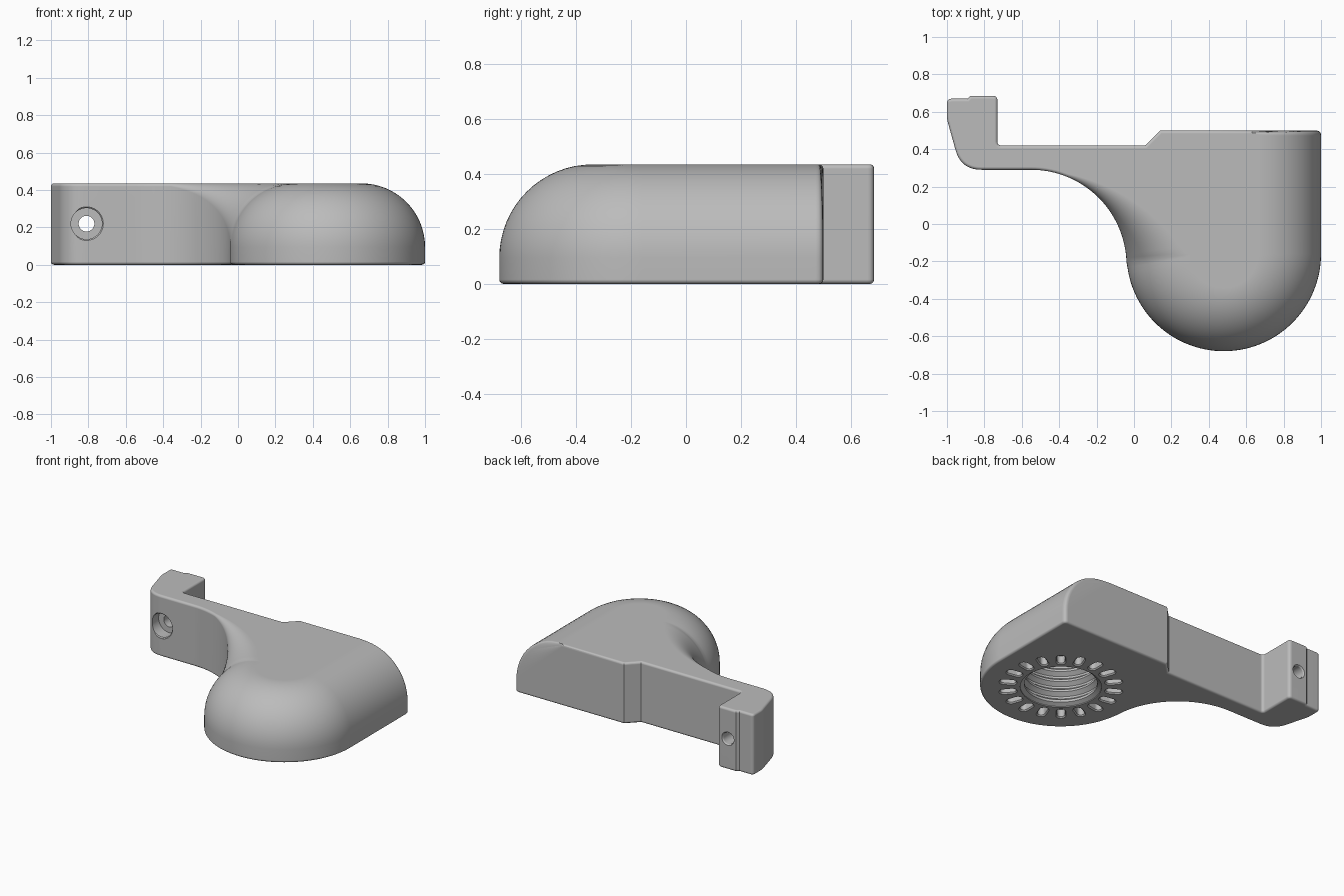
import bpy, bmesh
from math import sin, cos, pi, radians
from mathutils import Vector

cube = bpy.data.objects.get("Cube")
if cube:
    bpy.data.objects.remove(cube, do_unlink=True)

HEIGHT = 0.435
EDGE = 0.016            # small edge round
DOME_R, DOME_FILLET = 0.52, 0.34
CENTRE = Vector((0.48, -0.16))

grey = bpy.data.materials.new("matte grey")
grey.diffuse_color = (0.5, 0.5, 0.5, 1)
grey.use_nodes = True
grey.node_tree.nodes["Principled BSDF"].inputs["Base Color"].default_value = (0.5, 0.5, 0.5, 1)


def loft(bm, rings):
    """Closed skin through rings of equal point count, capped at both ends."""
    loops = [[bm.verts.new(p) for p in ring] for ring in rings]
    n = len(loops[0])
    for a, b in zip(loops, loops[1:]):
        for i in range(n):
            j = (i + 1) % n
            bm.faces.new((a[i], a[j], b[j], b[i]))
    bm.faces.new(loops[0])
    bm.faces.new(loops[-1])


def finish(bm, name):
    bmesh.ops.recalc_face_normals(bm, faces=bm.faces)
    mesh = bpy.data.meshes.new(name)
    bm.to_mesh(mesh)
    bm.free()
    mesh.materials.append(grey)
    obj = bpy.data.objects.new(name, mesh)
    bpy.context.collection.objects.link(obj)
    return obj


def arc(centre, radius, start, end, steps):
    for i in range(steps + 1):
        a = radians(start + (end - start) * i / steps)
        yield Vector(centre) + radius * Vector((cos(a), sin(a)))


def rounded(prev, corner, nxt, size, steps=4):
    """Points easing a corner between two neighbours."""
    p, c, n = Vector(prev), Vector(corner), Vector(nxt)
    a, b = c + (p - c).normalized() * size, c + (n - c).normalized() * size
    for i in range(steps + 1):
        t = i / steps
        yield a * (1 - t) ** 2 + c * 2 * t * (1 - t) + b * t * t


# Clockwise outline: each entry is (point, top fillet radius, fixed inset direction)
outline = []
corners = [  # bracket arm and mounting pad, with corner rounding
    ((-0.7, 0.29), 0.0), ((-0.925, 0.29), 0.11), ((-1.0, 0.56), 0.02), ((-1.0, 0.67), 0.025),
    ((-0.89, 0.67), 0.0), ((-0.875, 0.685), 0.0), ((-0.73, 0.685), 0.025),
    ((-0.73, 0.42), 0.02), ((0.06, 0.42), 0.0), ((0.14, 0.5), 0.0), ((0.63, 0.5), 0.0)]
for i, (c, size) in enumerate(corners):
    if size:
        steps = 10 if size > 0.1 else 4
        pts = rounded(corners[i - 1][0], c, corners[i + 1][0], size, steps)
    else:
        pts = [Vector(c)]
    outline += [(p, EDGE, None) for p in pts]

# Back corner of the domed body, where the big fillet runs out
CORNER = 0.028
for p in rounded((0, 0.5), (1, 0.5), (1, 0), CORNER):
    ease = (p.y - 0.5 + CORNER) / CORNER
    outline.append((p, DOME_FILLET, Vector((-1, -ease * EDGE / DOME_FILLET))))

# Round front of the body
outline += [(p, DOME_FILLET, None) for p in arc(CENTRE, DOME_R, 0, -172, 56)]

# Concave sweep into the arm, the fillet fading along it
sweep = list(arc((-0.55, -0.22), 0.51, 2, 90, 36))
for i, p in enumerate(sweep):
    outline.append((p, max(EDGE, DOME_FILLET * (1 - i / 36) ** 2.2), None))


def inward(i):
    """Mitred inward direction at an outline point."""
    p, q, r = (outline[(i + k) % len(outline)][0] for k in (-1, 0, 1))
    d1, d2 = (q - p).normalized(), (r - q).normalized()
    n1, n2 = Vector((d1.y, -d1.x)), Vector((d2.y, -d2.x))
    return (n1 + n2) / (1 + n1.dot(n2))


normals = [inward(i) for i in range(len(outline))]
rings = []
for k in range(5):      # rounded bottom rim
    a = pi / 2 * k / 4
    rings.append([(*(p + n * EDGE * (1 - sin(a))), EDGE * (1 - cos(a)))
                  for (p, r, d), n in zip(outline, normals)])
for k in range(17):     # wall top rolling into the flat top
    a = pi / 2 * k / 16
    rings.append([(*(p + (d or n) * r * (1 - cos(a))), HEIGHT - r + r * sin(a))
                  for (p, r, d), n in zip(outline, normals)])

bm = bmesh.new()
loft(bm, rings)
body = finish(bm, "bracket_body")

# Cutter: threaded socket, ring of slots, countersunk screw hole
bm = bmesh.new()


def circle(radius, place, n=64):
    return [place(radius * cos(2 * pi * i / n), radius * sin(2 * pi * i / n)) for i in range(n)]


MINOR, MAJOR, PITCH = 0.235, 0.262, 0.075
socket = [(0.262, -0.05), (0.262, 0.006), (MINOR, 0.022)]
for i in range(4):
    z = 0.04 + i * PITCH
    socket += [(MINOR, z), (MAJOR, z + PITCH * 0.3), (MAJOR, z + PITCH * 0.5), (MINOR, z + PITCH * 0.8)]
socket.append((MINOR, 0.34))
loft(bm, [circle(r, lambda x, y: (CENTRE.x + x, CENTRE.y + y, z)) for r, z in socket])

for i in range(18):
    a = radians(10 + 20 * i)
    u, v = Vector((cos(a), sin(a))), Vector((-sin(a), cos(a)))
    slot = []
    for half, z in ((0.033, -0.03), (0.033, 0.0), (0.025, 0.008), (0.025, 0.06)):
        pts = list(arc((0.372, 0), half, -90, 90, 8)) + list(arc((0.318, 0), half, 90, 270, 8))
        slot.append([(*(CENTRE + u * p.x + v * p.y), z) for p in pts])
    loft(bm, slot)

screw = [(0.09, 0.2), (0.09, 0.292), (0.083, 0.298), (0.083, 0.38),
         (0.042, 0.38), (0.042, 0.676), (0.05, 0.688), (0.05, 0.75)]
loft(bm, [circle(r, lambda x, z: (-0.81 + x, y, 0.22 + z), 40) for r, y in screw])

cutter = finish(bm, "hole_cutter")
cutter.hide_render = True

cut = body.modifiers.new("holes", "BOOLEAN")
cut.operation = "DIFFERENCE"
cut.solver = "EXACT"
cut.object = cutter

bpy.ops.object.select_all(action="DESELECT")
body.select_set(True)
bpy.context.view_layer.objects.active = body
bpy.ops.object.modifier_apply(modifier=cut.name)
bpy.data.objects.remove(cutter, do_unlink=True)
bpy.ops.object.shade_smooth_by_angle(angle=radians(32))

# Keep the large flat faces evenly shaded beside their rounds
flat = body.modifiers.new("even_shading", "WEIGHTED_NORMAL")
flat.keep_sharp = True
